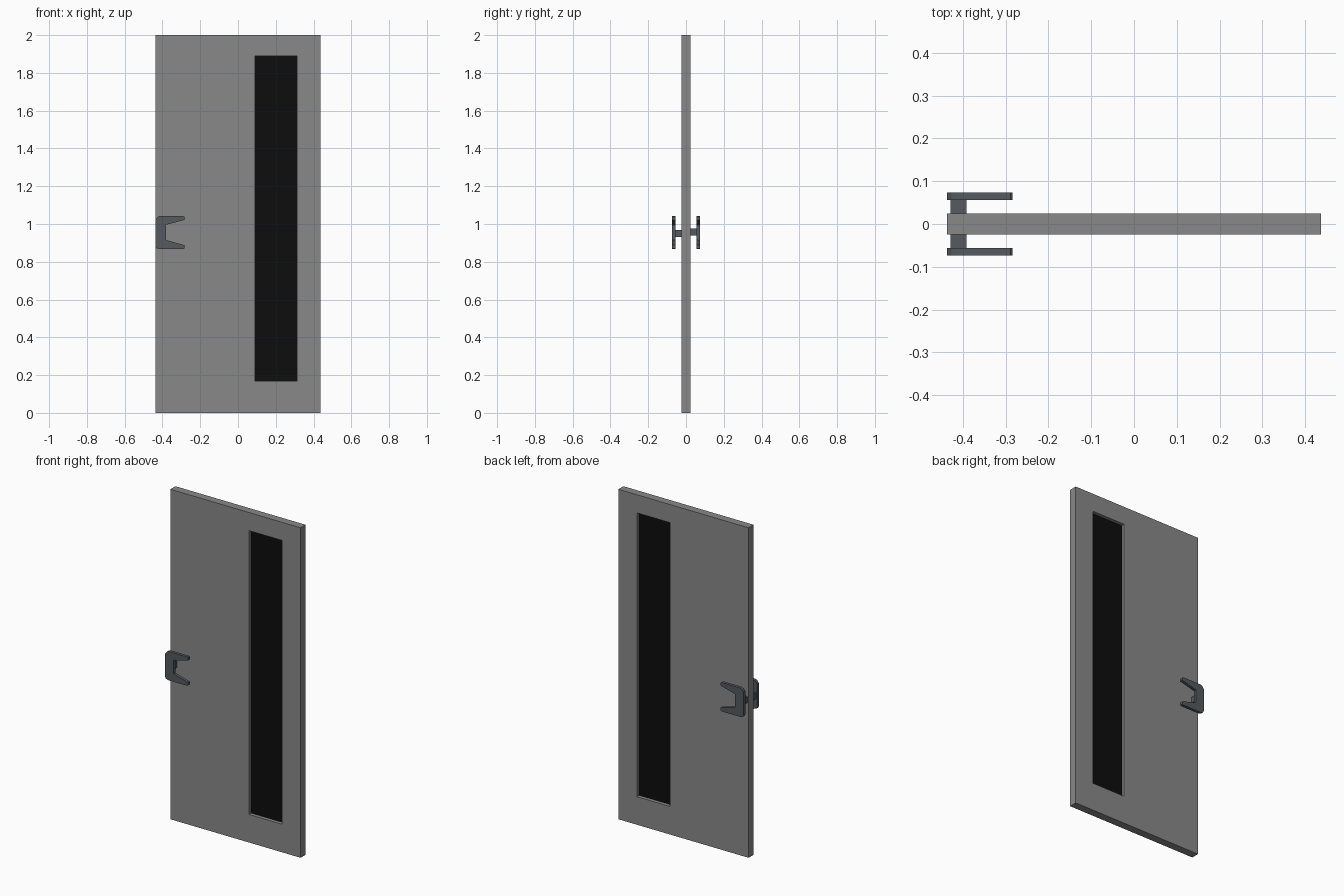
import bpy, bmesh

if "Cube" in bpy.data.objects:
    bpy.data.objects.remove(bpy.data.objects["Cube"])


def material(name, rgb):
    m = bpy.data.materials.new(name)
    m.diffuse_color = (*rgb, 1.0)
    m.use_nodes = True
    m.node_tree.nodes["Principled BSDF"].inputs["Base Color"].default_value = m.diffuse_color
    return m


GREY = material("door_grey", (0.25, 0.25, 0.25))
STEEL = material("dark_steel", (0.092, 0.102, 0.113))
GLASS = material("black_glass", (0.004, 0.004, 0.004))


def slab(name, faces, y0, y1, mat):
    """Extrude flat faces, given as lists of (x, z) points, from y0 to y1."""
    bm = bmesh.new()
    for pts in faces:
        bm.faces.new([bm.verts.new((x, y0, z)) for x, z in pts])
    bmesh.ops.remove_doubles(bm, verts=bm.verts[:], dist=1e-5)
    ext = bmesh.ops.extrude_face_region(bm, geom=bm.faces[:], use_keep_orig=True)
    for v in ext["geom"]:
        if isinstance(v, bmesh.types.BMVert):
            v.co.y = y1
    bmesh.ops.recalc_face_normals(bm, faces=bm.faces[:])
    me = bpy.data.meshes.new(name)
    bm.to_mesh(me)
    bm.free()
    me.materials.append(mat)
    ob = bpy.data.objects.new(name, me)
    bpy.context.collection.objects.link(ob)
    return ob


def rect(x0, x1, z0, z1):
    return [(x0, z0), (x1, z0), (x1, z1), (x0, z1)]


# Door leaf: a ring of four faces around the window opening
outer = rect(-0.437, 0.437, 0.0, 2.0)
window = rect(0.09, 0.312, 0.17, 1.89)
ring = [[outer[i], outer[(i + 1) % 4], window[(i + 1) % 4], window[i]] for i in range(4)]
slab("door_leaf", ring, -0.024, 0.024, GREY)

# Recessed window pane
slab("window_pane", [window], -0.003, 0.003, GLASS)

# C-shaped pull handles on both sides, each on a short post
grip = [(-0.437, 0.882), (-0.432, 0.872), (-0.415, 0.867), (-0.289, 0.867),
        (-0.284, 0.871), (-0.284, 0.888), (-0.381, 0.915), (-0.381, 0.996),
        (-0.284, 1.021), (-0.284, 1.038), (-0.289, 1.042), (-0.415, 1.042),
        (-0.426, 1.037), (-0.437, 1.022)]
for side, s, z0 in (("front", -1, 0.932), ("back", 1, 0.938)):
    slab(side + "_handle_grip", [grip], s * 0.0555, s * 0.0735, STEEL)
    slab(side + "_handle_post", [rect(-0.429, -0.391, z0, z0 + 0.037)],
         s * 0.022, s * 0.057, STEEL)
